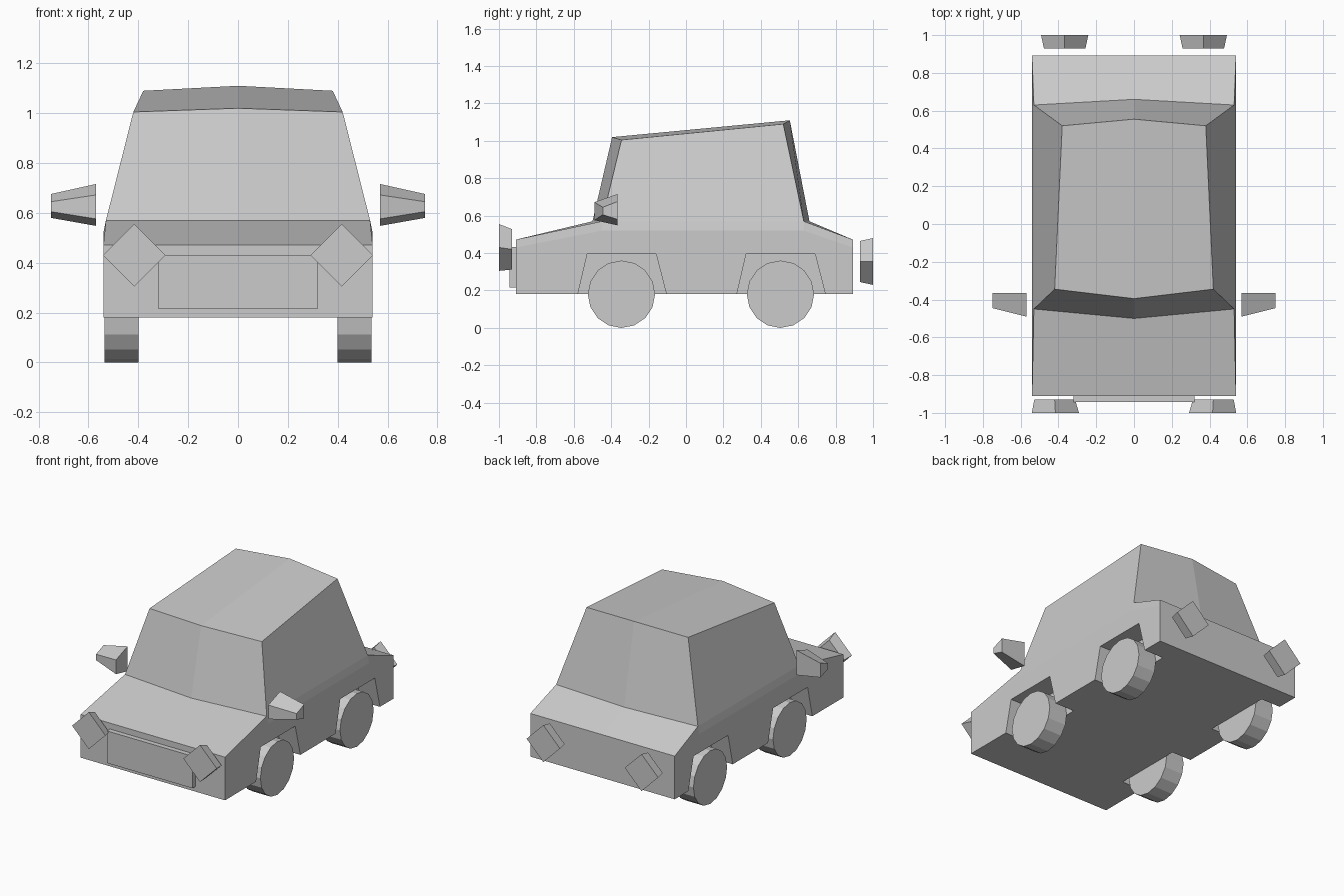
import bpy, bmesh
from math import sin, cos, pi
from mathutils import Matrix

if "Cube" in bpy.data.objects:
    bpy.data.objects.remove(bpy.data.objects["Cube"])


def finish(name, bm, mirror=True):
    """Mirror across x = 0, weld, fix normals and link as an object."""
    if mirror:
        bmesh.ops.mirror(bm, geom=bm.verts[:] + bm.edges[:] + bm.faces[:],
                         matrix=Matrix.Identity(4), merge_dist=0.0, axis='X')
        bmesh.ops.remove_doubles(bm, verts=bm.verts[:], dist=1e-4)
    bmesh.ops.recalc_face_normals(bm, faces=bm.faces[:])
    mesh = bpy.data.meshes.new(name)
    bm.to_mesh(mesh)
    bm.free()
    obj = bpy.data.objects.new(name, mesh)
    bpy.context.collection.objects.link(obj)
    return obj


def loft(name, a, b, mirror=True):
    """Closed solid between two loops with the same number of points."""
    bm = bmesh.new()
    va = [bm.verts.new(p) for p in a]
    vb = [bm.verts.new(p) for p in b]
    bm.faces.new(va)
    bm.faces.new(vb)
    for i in range(len(a)):
        j = (i + 1) % len(a)
        bm.faces.new((va[i], va[j], vb[j], vb[i]))
    return finish(name, bm, mirror)


# Body: centre line, upper corner line and belt line, front to back
centre = [(0, -.91, .472), (0, -.50, .57), (0, -.395, 1.02),
          (0, .555, 1.11), (0, .66, .57), (0, .892, .472)]
corner = [(.54, -.91, .472), (.53, -.45, .57), (.42, -.345, 1.005),
          (.38, .52, 1.09), (.53, .63, .57), (.54, .892, .472)]
belt = [(.54, -.91, .43), (.54, -.45, .52), (.54, .63, .52), (.54, .892, .43)]
bm = bmesh.new()
c, k, b = ([bm.verts.new(p) for p in row] for row in (centre, corner, belt))
f0, f1, r0, r1 = (bm.verts.new((x, y, .18)) for y in (-.91, .892) for x in (0, .54))
for i in range(5):
    bm.faces.new((c[i], k[i], k[i + 1], c[i + 1]))
upper = [k[0], k[1], k[4], k[5]]
for i in range(3):
    bm.faces.new((b[i], b[i + 1], upper[i + 1], upper[i]))
bm.faces.new(k[1:5])                         # cabin side
bm.faces.new((f1, r1, *reversed(b)))         # lower side
bm.faces.new((f0, f1, b[0], k[0], c[0]))     # nose
bm.faces.new((r0, r1, b[3], k[5], c[5]))     # tail
bm.faces.new((f0, r0, r1, f1))               # floor
body = finish("car_body", bm)

# Wheels and their arch cut-outs
R = .18
for label, y in (("front", -.345), ("rear", .505)):
    ring = [(y + R * sin(i * pi / 8), R + R * cos(i * pi / 8)) for i in range(16)]
    loft(label + "_wheels", [(.40, *p) for p in ring], [(.535, *p) for p in ring])

    arch = [(y - .245, .13), (y - .183, .395), (y + .185, .395), (y + .253, .13)]
    cutter = loft(label + "_arch_cutter", [(.395, *p) for p in arch], [(.62, *p) for p in arch])
    cutter.hide_render = True
    cutter.hide_set(True)
    cut = body.modifiers.new(label + "_arches", 'BOOLEAN')
    cut.operation = 'DIFFERENCE'
    cut.solver = 'EXACT'
    cut.object = cutter


# Diamond lights, tapering towards the body
def diamond(x, y, z, r):
    return [(x + r, y, z), (x, y, z + r), (x - r, y, z), (x, y, z - r)]


loft("headlights", diamond(.416, -1, .43, .125), diamond(.42, -.93, .42, .108))
loft("tail_lights", diamond(.367, 1, .355, .125), diamond(.367, .93, .355, .11))


# Front grille panel
def panel(y):
    return [(-.32, y, .215), (.32, y, .215), (.32, y, .432), (-.32, y, .432)]


loft("grille_panel", panel(-.943), panel(-.90), mirror=False)

# Side mirrors, tapering outwards and forwards
loft("side_mirrors",
     [(.57, -.365, .548), (.57, -.365, .716), (.57, -.49, .672), (.57, -.49, .576)],
     [(.75, -.365, .58), (.75, -.365, .676), (.75, -.445, .645), (.75, -.445, .605)])
